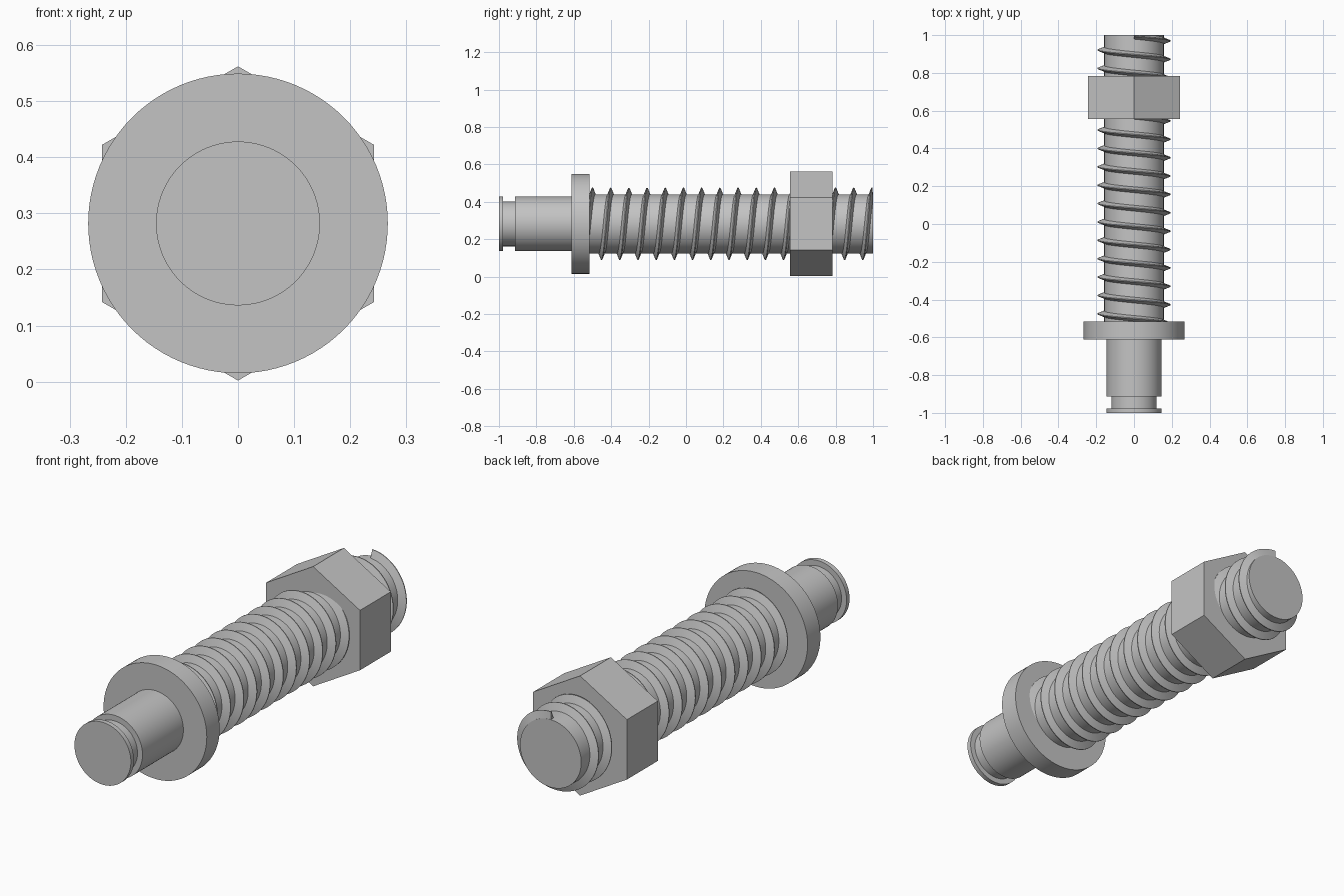
import bpy, bmesh, math

if "Cube" in bpy.data.objects:
    bpy.data.objects.remove(bpy.data.objects["Cube"])

AXIS_Z = 0.282
SHAFT_R = 0.158
CREST_R = 0.193
PITCH = 0.0973

steel = bpy.data.materials.new("grey steel")
steel.use_nodes = True
colour = (0.55, 0.55, 0.55, 1)
steel.diffuse_color = colour
steel.node_tree.nodes["Principled BSDF"].inputs["Base Color"].default_value = colour


def ring_point(r, y, a):
    """Point at radius r round the long axis; angle 0 is straight up, then toward -x."""
    return (-r * math.sin(a), y, AXIS_Z + r * math.cos(a))


def finish(name, bm, smooth=True):
    bmesh.ops.recalc_face_normals(bm, faces=bm.faces)
    mesh = bpy.data.meshes.new(name)
    bm.to_mesh(mesh)
    bm.free()
    mesh.materials.append(steel)
    obj = bpy.data.objects.new(name, mesh)
    bpy.context.collection.objects.link(obj)
    if smooth:
        bpy.ops.object.select_all(action='DESELECT')
        obj.select_set(True)
        bpy.context.view_layer.objects.active = obj
        bpy.ops.object.shade_smooth_by_angle(angle=math.radians(30))
    return obj


def skin(bm, rings, closed):
    """Bridge matching loops of vertices and cap both ends."""
    n = len(rings[0])
    for a, b in zip(rings, rings[1:]):
        for i in range(n):
            j = (i + 1) % n
            bm.faces.new((a[i], a[j], b[j], b[i]))
    if closed:
        bm.faces.new(rings[0])
        bm.faces.new(rings[-1])


def turned(name, profile, sides=96, smooth=True):
    """Solid of (radius, y) steps turned round the long axis."""
    bm = bmesh.new()
    rings = [[bm.verts.new(ring_point(r, y, math.tau * i / sides)) for i in range(sides)]
             for r, y in profile]
    skin(bm, rings, True)
    return finish(name, bm, smooth)


def thread(name, top_y, start, end, steps=64):
    """Helical ridge: a crest passes straight up at top_y; start and end count turns from it."""
    bm = bmesh.new()
    section = [(SHAFT_R - 0.004, -0.017), (CREST_R, -0.002),
               (CREST_R, 0.002), (SHAFT_R - 0.004, 0.017)]
    count = round((end - start) * steps)
    rings = []
    for k in range(count + 1):
        turn = start + (end - start) * k / count
        y = top_y + PITCH * turn
        rings.append([bm.verts.new(ring_point(r, min(y + dy, 1.0), math.tau * turn))
                      for r, dy in section])
    skin(bm, rings, True)
    return finish(name, bm)


# Plain front pin with a retaining groove near its tip
turned("front_pin", [(0.146, -1), (0.146, -0.978), (0.12, -0.978),
                     (0.12, -0.914), (0.146, -0.914), (0.146, -0.6)])

# Round stop collar
turned("collar", [(0.267, -0.612), (0.267, -0.517)])

# Long shaft and its two runs of thread, parted inside the nut
turned("shaft", [(SHAFT_R, -0.56), (SHAFT_R, 1)])
thread("long_thread", -0.5, -0.4, 11.2)
thread("end_thread", 0.994, -2.8, 0)

# Hexagonal nut with a corner straight up
turned("hex_nut", [(0.28, 0.555), (0.28, 0.783)], sides=6, smooth=False)
